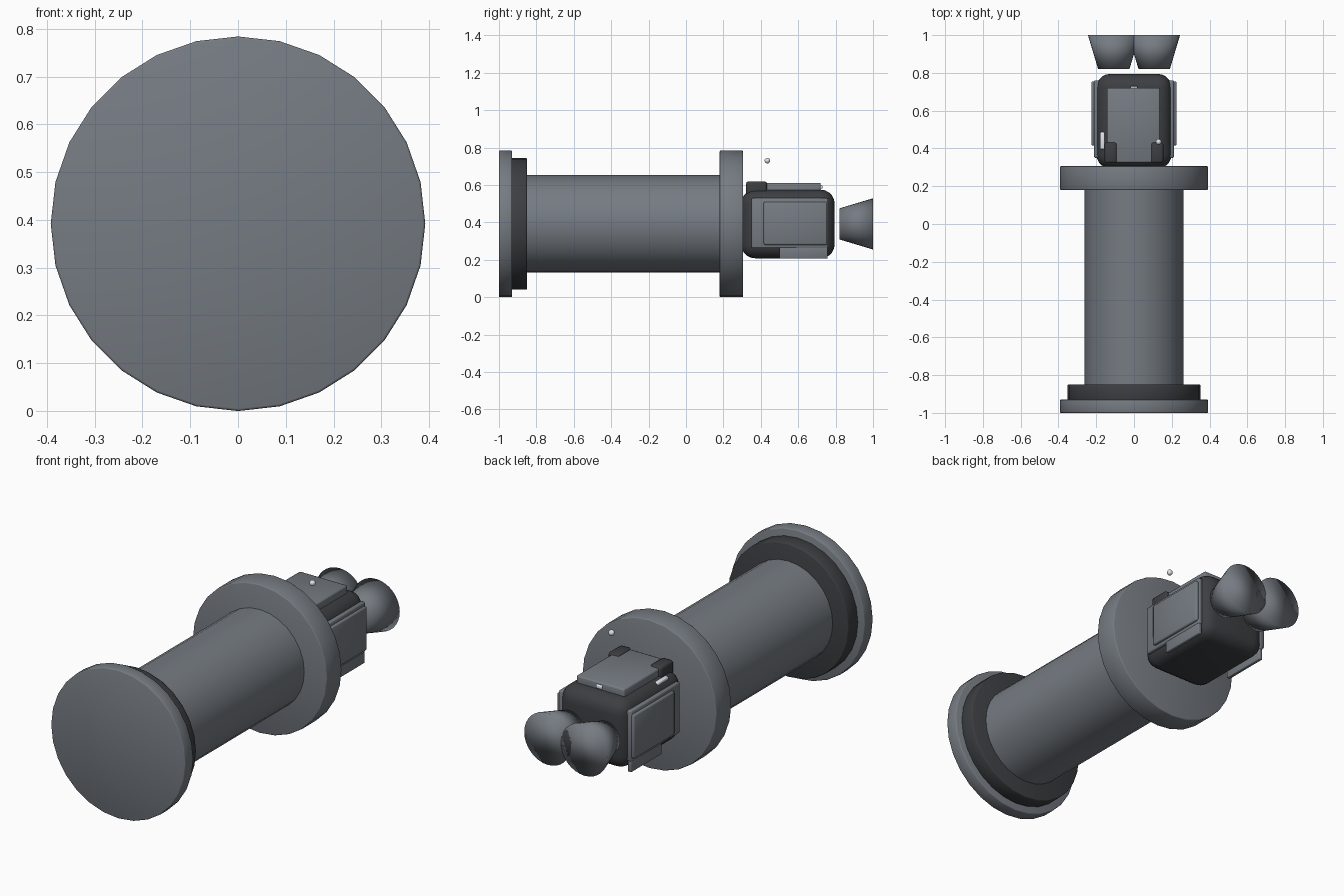
import bpy, math

if "Cube" in bpy.data.objects:
    bpy.data.objects.remove(bpy.data.objects["Cube"])

AXIS_Z = 0.392


def material(name, rgb):
    m = bpy.data.materials.new(name)
    m.diffuse_color = (*rgb, 1)
    m.use_nodes = True
    m.node_tree.nodes["Principled BSDF"].inputs["Base Color"].default_value = m.diffuse_color
    return m


steel = material("blue_grey", (0.18, 0.2, 0.225))
dark = material("dark", (0.045, 0.048, 0.053))
light = material("light", (0.75, 0.78, 0.82))


def finish(ob, name, mat=steel, bevel=0, segments=2, angle=30):
    """Name, colour and smooth; bevelled parts are smooth right across the bevel."""
    ob.name = name
    if bevel:
        mod = ob.modifiers.new("bevel", 'BEVEL')
        mod.width, mod.segments = bevel, segments
        mod.limit_method = 'ANGLE'
        angle = 180
    bpy.ops.object.shade_smooth_by_angle(angle=math.radians(angle))
    ob.data.materials.append(mat)
    return ob


def drum(name, y0, y1, r0, r1=None, x=0, sides=28, mat=steel, bevel=0, angle=30):
    """Cylinder or cone along y, r0 at y0 and r1 at y1."""
    bpy.ops.mesh.primitive_cone_add(
        vertices=sides, radius1=r0, radius2=r0 if r1 is None else r1, depth=y1 - y0,
        location=(x, (y0 + y1) / 2, AXIS_Z), rotation=(-math.pi / 2, 0, 0))
    return finish(bpy.context.object, name, mat, bevel, 2, angle)


def box(name, xs, ys, zs, mat=steel, bevel=0.008, segments=2):
    """Rounded box given by its extents."""
    c = [(a + b) / 2 for a, b in (xs, ys, zs)]
    bpy.ops.mesh.primitive_cube_add(size=1, location=c)
    ob = bpy.context.object
    ob.scale = [b - a for a, b in (xs, ys, zs)]
    bpy.ops.object.transform_apply(location=False, rotation=False, scale=True)
    return finish(ob, name, mat, bevel, segments)


# Long tube with its end discs
drum("front_disc", -1.0, -0.93, 0.392, bevel=0.005)
drum("front_ring", -0.935, -0.85, 0.352, mat=dark, bevel=0.005)
drum("main_tube", -0.86, 0.19, 0.261)
drum("rear_flange", 0.18, 0.306, 0.392, bevel=0.005)

# Rounded rear housing
box("rear_housing", (-0.2, 0.2), (0.295, 0.795), (0.208, 0.575), dark, 0.075, 5)

# Lid on top, with its catch
box("top_panel", (-0.143, 0.137), (0.325, 0.72), (0.55, 0.612))
box("top_catch", (-0.018, 0.018), (0.71, 0.73), (0.58, 0.6), light, 0.005)
box("side_tag", (-0.177, -0.152), (0.395, 0.487), (0.53, 0.566), light, 0.005)

# Parts repeated on the left and right
for s, side in ((-1, "left"), (1, "right")):
    def mx(a, b):
        return tuple(sorted((s * a, s * b)))
    box(side + "_panel_base", mx(0.185, 0.212), (0.35, 0.76), (0.262, 0.53))
    box(side + "_panel_plate", mx(0.2, 0.226), (0.415, 0.755), (0.28, 0.51))
    box(side + "_panel_skirt", mx(0.19, 0.21), (0.5, 0.757), (0.206, 0.28), bevel=0.004)
    box(side + "_top_clip", mx(0.09, 0.155), (0.322, 0.432), (0.54, 0.62), dark, 0.012)
    # Nozzle, shaded smooth over its cap
    drum(side + "_nozzle", 0.82, 1.0, 0.083, 0.137, x=s * 0.107, sides=32, angle=180)

# Small floating ball
bpy.ops.mesh.primitive_uv_sphere_add(segments=16, ring_count=10, radius=0.015,
                                     location=(0.13, 0.435, 0.73))
finish(bpy.context.object, "small_ball", light)
